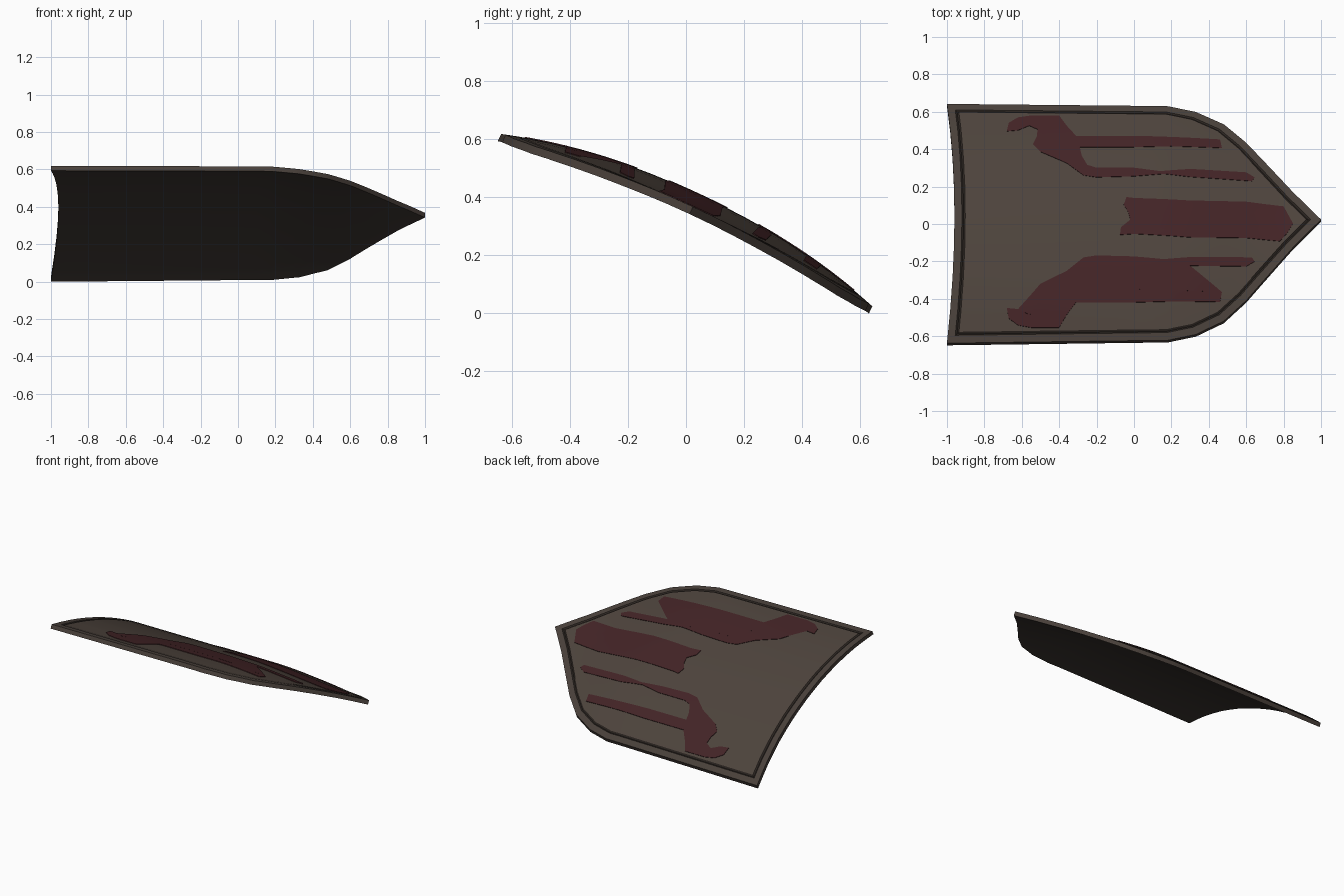
import bpy, bmesh, math
from mathutils import Vector

if "Cube" in bpy.data.objects:
    bpy.data.objects.remove(bpy.data.objects["Cube"])

C, S = 0.907, 0.421          # tilt of the shield about the x axis
ZC = 0.316


def material(name, rgb):
    m = bpy.data.materials.new(name)
    m.diffuse_color = (*rgb, 1)
    m.use_nodes = True
    m.node_tree.nodes["Principled BSDF"].inputs["Base Color"].default_value = m.diffuse_color
    return m


RIM = material("rim brown", (0.066, 0.051, 0.042))
GROOVE = material("groove dark brown", (0.028, 0.021, 0.017))
PANEL = material("panel brown", (0.074, 0.056, 0.045))
BACK = material("back brown", (0.052, 0.042, 0.036))
RED = material("faded red", (0.055, 0.017, 0.019))


def bend(co):
    """Flat shield coordinates (along, across, height) to the arched, tilted surface."""
    x, u, h = co
    t = min(max((x - 0.1) / 0.75, 0), 1)
    dip = 0.047 * t * t * (3 - 2 * t)
    v = 0.006 + 0.098 * (1 - abs(u / 0.705) ** 2.2) - dip + h
    return Vector((x, u * C + v * S, ZC + v * C - u * S))


def offset(poly, d):
    """Mitred inward offset of a counter-clockwise outline."""
    out = []
    for i, p in enumerate(poly):
        a = (p - poly[i - 1]).normalized()
        b = (poly[(i + 1) % len(poly)] - p).normalized()
        na, nb = Vector((-a.y, a.x)), Vector((-b.y, b.x))
        out.append(p + (na + nb) * d / (1 + na.dot(nb)))
    return out


def finish(bm, name, mats, bottom, bottom_mat):
    """Cut the flat sheet into a grid, give it thickness, bend it and make the object."""
    bmesh.ops.triangulate(bm, faces=bm.faces[:])
    cuts = [((0, k * 0.705 / 8, 0), (0, 1, 0)) for k in range(-7, 8)]
    cuts += [((0.1 + k * 0.1, 0, 0), (1, 0, 0)) for k in range(9)]
    for co, no in cuts:
        bmesh.ops.bisect_plane(bm, geom=bm.verts[:] + bm.edges[:] + bm.faces[:],
                               dist=1e-5, plane_co=co, plane_no=no)
    new = bmesh.ops.extrude_face_region(bm, geom=bm.faces[:], use_keep_orig=True)["geom"]
    for g in new:
        if isinstance(g, bmesh.types.BMVert):
            g.co.z = bottom
        elif isinstance(g, bmesh.types.BMFace):
            g.material_index = bottom_mat
    for v in bm.verts:
        v.co = bend(v.co)
    bmesh.ops.recalc_face_normals(bm, faces=bm.faces[:])
    me = bpy.data.meshes.new(name)
    bm.to_mesh(me)
    bm.free()
    for m in mats:
        me.materials.append(m)
    ob = bpy.data.objects.new(name, me)
    bpy.context.collection.objects.link(ob)
    bpy.ops.object.select_all(action='DESELECT')
    ob.select_set(True)
    bpy.context.view_layer.objects.active = ob
    bpy.ops.object.shade_smooth_by_angle(angle=math.radians(24))
    return ob


# Shield body: rim, groove ring and panel cut into the top face
side = [(-1, -0.705), (0.18, -0.69), (0.33, -0.656), (0.48, -0.58),
        (0.6, -0.465), (0.85, -0.163)]
outline = side + [(1, 0)] + [(x, -u) for x, u in reversed(side)]
outline += [(-0.96 - 0.04 * k * k / 16, 0.705 * k / 4) for k in range(3, -4, -1)]
outline = [Vector(p) for p in outline]

bm = bmesh.new()
loops = []
for d, h in ((0, 0), (0.04, 0), (0.049, -0.007), (0.058, 0)):
    loops.append([bm.verts.new((p.x, p.y, h)) for p in offset(outline, d)])
n = len(outline)
for r, mat in enumerate((0, 1, 1)):
    for i in range(n):
        j = (i + 1) % n
        f = bm.faces.new((loops[r][i], loops[r][j], loops[r + 1][j], loops[r + 1][i]))
        f.material_index = mat
bm.faces.new(loops[3]).material_index = 2
finish(bm, "shield_body", [RIM, GROOVE, PANEL, BACK], -0.028, 3)


# Painted markings as thin plates, outlines given as seen from the top
def marking(name, pts, mirror=1):
    bm = bmesh.new()
    flat = [(x, mirror * (y - 0.042 * (1 - (y / 0.64) ** 2)) / C) for x, y in pts]
    bm.faces.new([bm.verts.new((x, u, 0.003)) for x, u in flat])
    finish(bm, name, [RED], -0.002, 0)


marking("centre_marking", [
    (-0.04, 0.14), (-0.055, 0.10), (-0.03, 0.06), (-0.02, 0.02), (-0.07, -0.02),
    (-0.075, -0.06), (0, -0.055), (0.3, -0.07), (0.6, -0.062), (0.78, -0.075),
    (0.82, -0.03), (0.85, 0.02), (0.8, 0.11), (0.6, 0.13), (0.3, 0.125), (0, 0.135)])

hook = [
    (-0.68, 0.49), (-0.67, 0.535), (-0.62, 0.565), (-0.55, 0.575), (-0.40, 0.575),
    (-0.36, 0.52), (-0.31, 0.465), (0, 0.465), (0.2, 0.46), (0.46, 0.455),
    (0.47, 0.41), (0.2, 0.41), (0, 0.405), (-0.29, 0.405), (-0.28, 0.36),
    (-0.25, 0.31), (-0.2, 0.295), (0, 0.295), (0.14, 0.277), (0.3, 0.292),
    (0.6, 0.285), (0.645, 0.26), (0.63, 0.24), (0.3, 0.25), (0.16, 0.263),
    (0, 0.25), (-0.2, 0.245), (-0.27, 0.255), (-0.36, 0.32), (-0.5, 0.38),
    (-0.54, 0.42), (-0.52, 0.46), (-0.515, 0.50), (-0.56, 0.52), (-0.62, 0.495)]
marking("far_hook_marking", hook)
marking("near_hook_marking", hook, -1)
